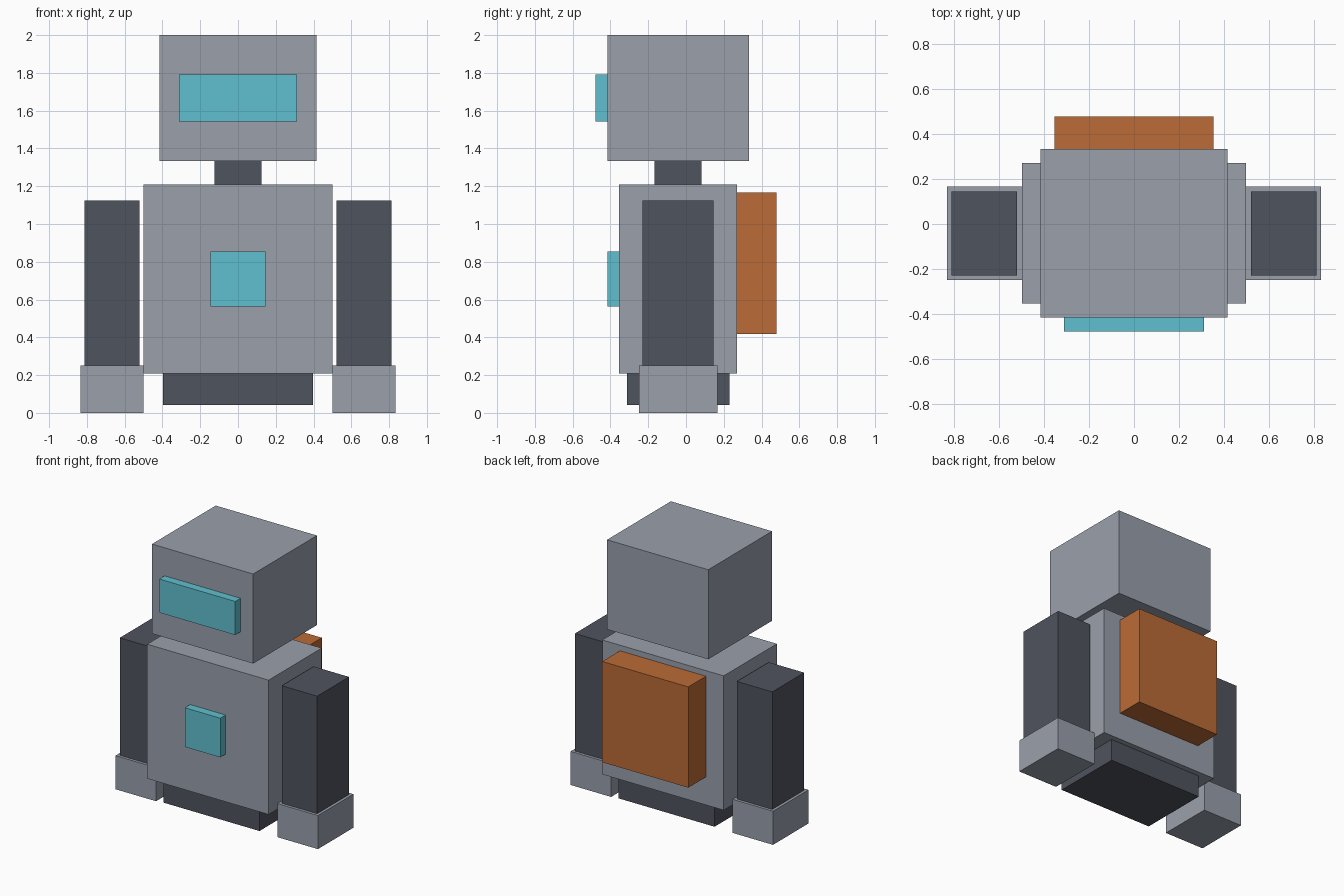
import bpy

if "Cube" in bpy.data.objects:
    bpy.data.objects.remove(bpy.data.objects["Cube"])

U = 1 / 24      # modelling grid step
YC = -1         # depth centre of the body, in grid steps


def material(name, rgb):
    m = bpy.data.materials.new(name)
    m.diffuse_color = (*rgb, 1)
    m.use_nodes = True
    m.node_tree.nodes["Principled BSDF"].inputs["Base Color"].default_value = m.diffuse_color
    return m


LIGHT = material("light_metal", (0.32, 0.35, 0.41))
DARK = material("dark_metal", (0.078, 0.087, 0.112))
TEAL = material("teal_glow", (0.117, 0.527, 0.631))
ORANGE = material("orange_pack", (0.497, 0.147, 0.037))


def box(name, x, y, z, mat):
    """Box from (min, max) ranges in grid steps."""
    spans = (x, y, z)
    bpy.ops.mesh.primitive_cube_add(size=1, location=[(a + b) / 2 * U for a, b in spans])
    ob = bpy.context.object
    ob.name = ob.data.name = name
    ob.scale = [(b - a) * U for a, b in spans]
    bpy.ops.object.transform_apply(location=False, rotation=False, scale=True)
    ob.data.materials.append(mat)
    return ob


def around(centre, half):
    return (centre - half, centre + half)


# Body core
box("pelvis", around(0, 9.5), around(YC, 6.5), (1, 5), DARK)
box("torso", around(0, 12), around(YC, 7.5), (5, 29), LIGHT)
box("neck", around(0, 3), around(YC, 3), (29, 32), DARK)
box("head", around(0, 10), around(YC, 9), (32, 48), LIGHT)

# Front and back details
box("visor", around(0, 7.5), (-11.5, -10), (37, 43), TEAL)
box("chest_light", around(0, 3.5), (-10, -8.5), (13.5, 20.5), TEAL)
box("backpack", around(0, 8.5), (6.5, 11.5), (10, 28), ORANGE)

# Arms and hands, mirrored on both sides
for side, s in (("left", -1), ("right", 1)):
    box(f"{side}_arm", around(16 * s, 3.5), around(YC, 4.5), (6, 27), DARK)
    box(f"{side}_hand", around(16 * s, 4), around(YC, 5), (0, 6), LIGHT)
